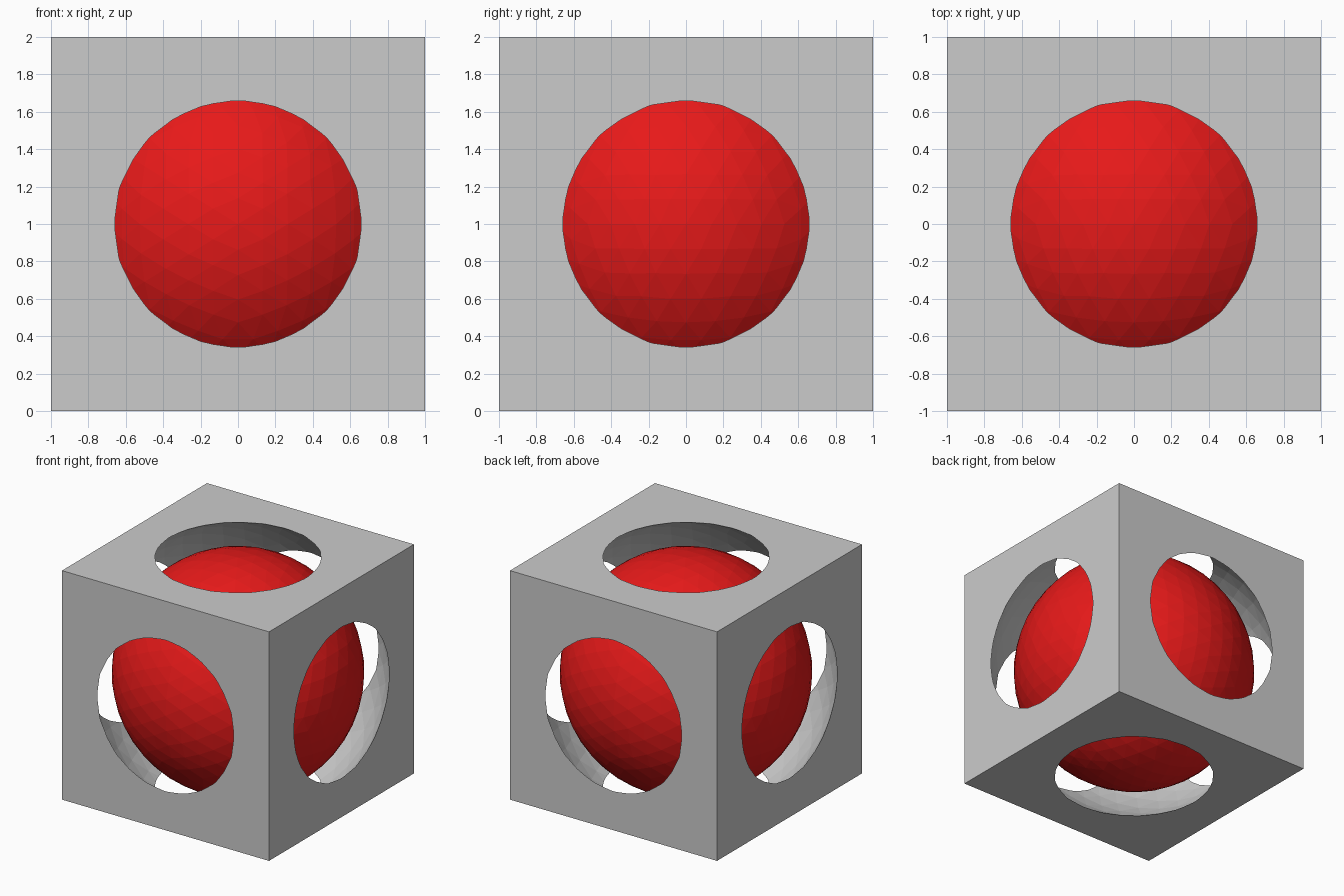
import bpy, bmesh
from mathutils import Vector

if "Cube" in bpy.data.objects:
    bpy.data.objects.remove(bpy.data.objects["Cube"])

CENTER = Vector((0, 0, 1))
PHI = (1 + 5 ** 0.5) / 2


def add_object(name, bm):
    mesh = bpy.data.meshes.new(name)
    bm.to_mesh(mesh)
    bm.free()
    obj = bpy.data.objects.new(name, mesh)
    obj.location = CENTER
    bpy.context.collection.objects.link(obj)
    return obj


def faceted_sphere(name, radius):
    # Icosahedron with an edge centred on each axis, split three times
    bm = bmesh.new()
    for a in (-1, 1):
        for b in (-PHI, PHI):
            for co in ((b, a, 0), (0, b, a), (a, 0, b)):
                bm.verts.new(co)
    bmesh.ops.convex_hull(bm, input=bm.verts[:])
    for _ in range(3):
        bmesh.ops.subdivide_edges(bm, edges=bm.edges[:], cuts=1, use_grid_fill=True)
        for v in bm.verts:
            v.co.normalize()
    for v in bm.verts:
        v.co = v.co.normalized() * radius
    bmesh.ops.recalc_face_normals(bm, faces=bm.faces[:])
    return add_object(name, bm)


# Red ball inside the frame
ball = faceted_sphere("ball", 1.0)
red = bpy.data.materials.new("red")
red.diffuse_color = (0.8, 0.01, 0.01, 1)
red.use_nodes = True
red.node_tree.nodes["Principled BSDF"].inputs["Base Color"].default_value = red.diffuse_color
ball.data.materials.append(red)

# Cube frame hollowed by a larger sphere, opening a round hole in each side
bm = bmesh.new()
bmesh.ops.create_cube(bm, size=2)
frame = add_object("cube_frame", bm)

cutter = faceted_sphere("hollow_cutter", 1.2)
cutter.hide_render = True
cutter.hide_viewport = True
cutter.display_type = 'WIRE'

cut = frame.modifiers.new("hollow", 'BOOLEAN')
cut.operation = 'DIFFERENCE'
cut.solver = 'EXACT'
cut.object = cutter
